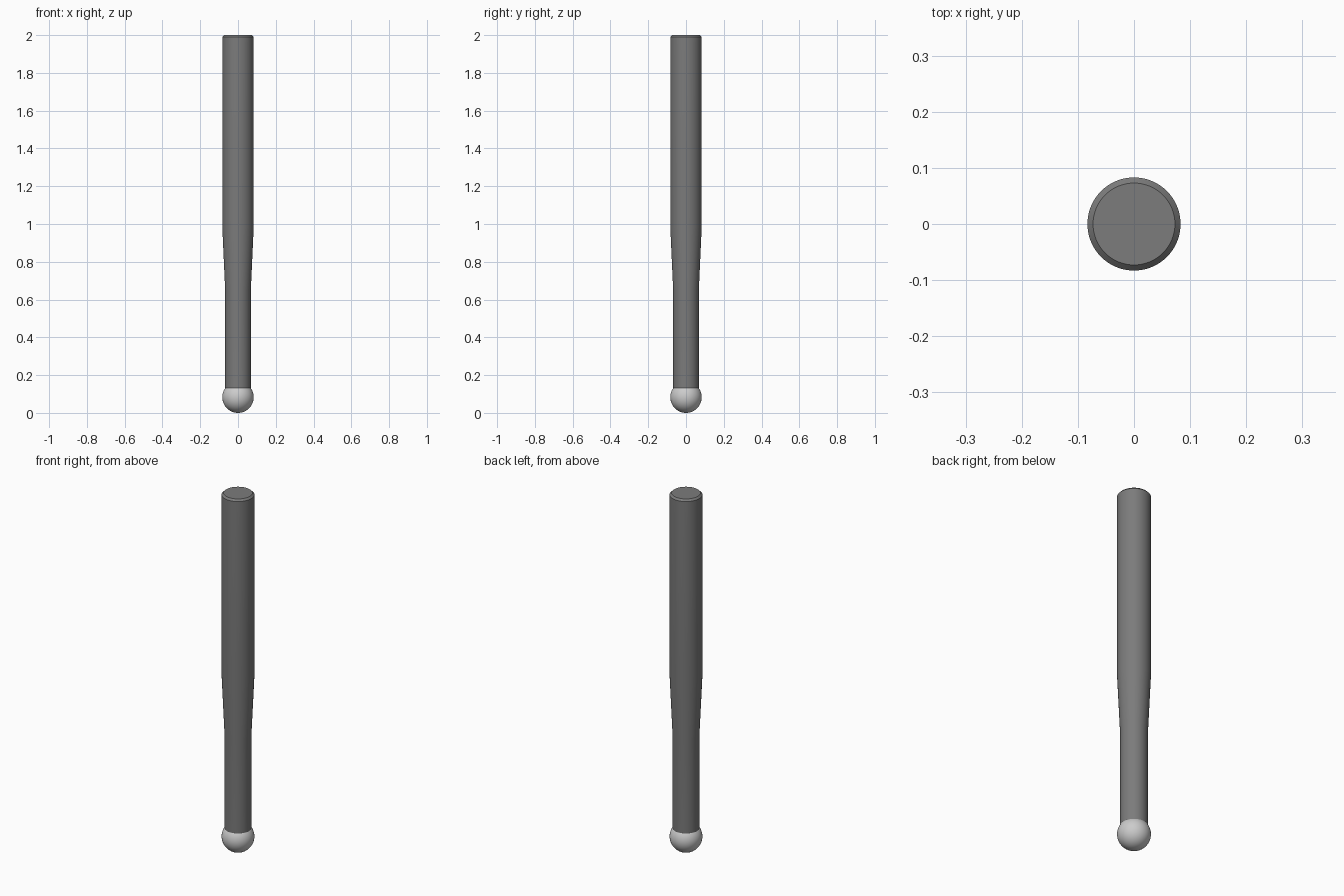
import bpy, bmesh, math

if "Cube" in bpy.data.objects:
    bpy.data.objects.remove(bpy.data.objects["Cube"])

SIDES = 64


def lathe(name, profile):
    """Spin a (radius, z) profile about the z axis."""
    bm = bmesh.new()
    verts = [bm.verts.new((r, 0, z)) for r, z in profile]
    edges = [bm.edges.new(pair) for pair in zip(verts, verts[1:])]
    bmesh.ops.spin(bm, geom=verts + edges, cent=(0, 0, 0), axis=(0, 0, 1),
                   angle=math.tau, steps=SIDES, use_duplicate=False)
    bmesh.ops.remove_doubles(bm, verts=bm.verts, dist=1e-5)
    bmesh.ops.recalc_face_normals(bm, faces=bm.faces)
    mesh = bpy.data.meshes.new(name)
    bm.to_mesh(mesh)
    bm.free()
    obj = bpy.data.objects.new(name, mesh)
    bpy.context.collection.objects.link(obj)
    return obj


def smooth(obj):
    bpy.ops.object.select_all(action='DESELECT')
    obj.select_set(True)
    bpy.context.view_layer.objects.active = obj
    bpy.ops.object.shade_smooth_by_angle(angle=math.radians(30))


# Bat body: handle, taper, barrel and chamfered tip
body = lathe("bat_body", [(0, 0.09), (0.068, 0.09), (0.068, 0.65), (0.083, 0.98),
                          (0.083, 1.99), (0.073, 2.0), (0, 2.0)])
dark = bpy.data.materials.new("dark_grey")
dark.diffuse_color = (0.2, 0.2, 0.2, 1)
dark.use_nodes = True
dark.node_tree.nodes["Principled BSDF"].inputs["Base Color"].default_value = dark.diffuse_color
body.data.materials.append(dark)
smooth(body)

# Round knob at the bottom of the handle
bpy.ops.mesh.primitive_uv_sphere_add(segments=SIDES, ring_count=32, radius=0.083,
                                     location=(0, 0, 0.083))
knob = bpy.context.object
knob.name = "knob"
smooth(knob)
